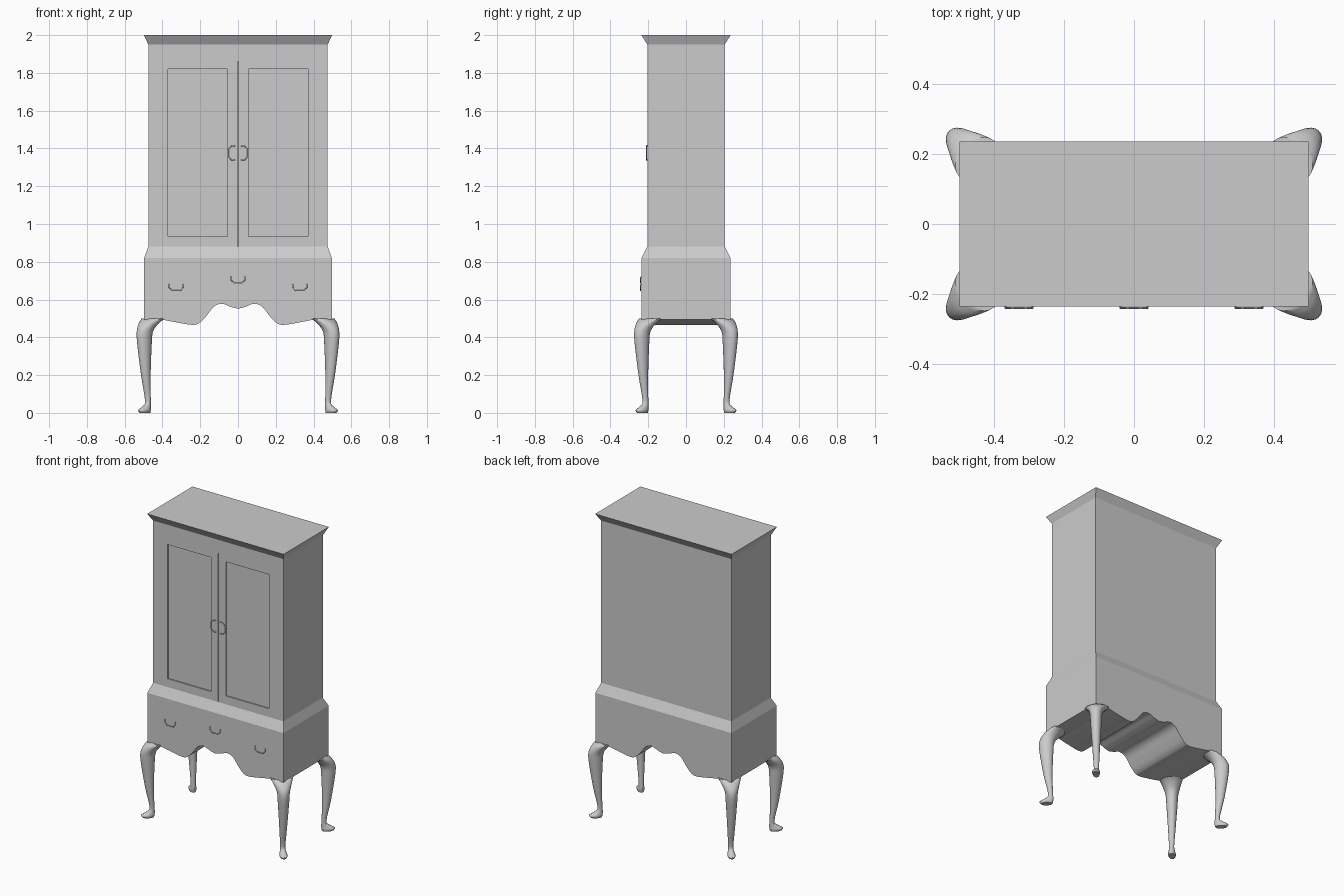
import bpy, bmesh, math
from mathutils import Vector

if "Cube" in bpy.data.objects:
    bpy.data.objects.remove(bpy.data.objects["Cube"])


def spline(pts, n):
    """Smooth Catmull-Rom samples through a few control points."""
    v = [Vector(p) for p in pts]
    v = [2 * v[0] - v[1]] + v + [2 * v[-1] - v[-2]]
    out = []
    for i in range(1, len(v) - 2):
        a, b, c, d = v[i - 1:i + 3]
        for k in range(n):
            t = k / n
            out.append(0.5 * (2 * b + (c - a) * t + (2 * a - 5 * b + 4 * c - d) * t * t
                              + (3 * b - a - 3 * c + d) * t ** 3))
    return out + [v[-2]]


def loft(name, rings, smooth=None):
    """Closed solid through equal-length rings, capped at both ends."""
    bm = bmesh.new()
    rows = [[bm.verts.new(p) for p in r] for r in rings]
    n = len(rows[0])
    for a, b in zip(rows, rows[1:]):
        for i in range(n):
            j = (i + 1) % n
            bm.faces.new((a[i], a[j], b[j], b[i]))
    bm.faces.new(rows[0])
    bm.faces.new(rows[-1])
    bmesh.ops.recalc_face_normals(bm, faces=bm.faces)
    me = bpy.data.meshes.new(name)
    bm.to_mesh(me)
    bm.free()
    ob = bpy.data.objects.new(name, me)
    bpy.context.collection.objects.link(ob)
    if smooth:
        bpy.ops.object.select_all(action='DESELECT')
        ob.select_set(True)
        bpy.context.view_layer.objects.active = ob
        bpy.ops.object.shade_smooth_by_angle(angle=math.radians(smooth))
    return ob


def rect(x0, x1, y0, y1, z):
    return [(x0, y0, z), (x1, y0, z), (x1, y1, z), (x0, y1, z)]


# Upper cabinet with sloped waist and flared cornice
levels = [(0.82, 0.497, 0.236), (0.88, 0.475, 0.205), (1.95, 0.475, 0.205), (2.0, 0.498, 0.236)]
cabinet = loft("cabinet", [rect(-x, x, -y, y, z) for z, x, y in levels])


def cut(name, x0, x1, z0, z1, depth):
    c = loft(name, [rect(x0, x1, -0.3, -0.205 + depth, z0), rect(x0, x1, -0.3, -0.205 + depth, z1)])
    c.hide_render = True
    c.hide_set(True)
    m = cabinet.modifiers.new(name, 'BOOLEAN')
    m.operation = 'DIFFERENCE'
    m.solver = 'EXACT'
    m.object = c


# Recessed door panels and the gap between the doors
cut("left_panel_cutter", -0.37, -0.055, 0.935, 1.82, 0.008)
cut("right_panel_cutter", 0.055, 0.37, 0.935, 1.82, 0.008)
cut("door_gap_cutter", -0.003, 0.003, 0.882, 1.86, 0.015)

# Drawer base with scalloped apron running front to back
half = [(0.0, 0.551), (0.04, 0.562), (0.085, 0.578), (0.127, 0.563), (0.165, 0.516), (0.20, 0.479),
        (0.24, 0.466), (0.33, 0.48), (0.40, 0.494)]
right = [(p.x, p.y) for p in spline(half, 5)] + [(0.497, 0.494)]
outline = [(-x, z) for x, z in reversed(right[1:])] + right + [(0.497, 0.82), (-0.497, 0.82)]
loft("drawer_base", [[(x, y, z) for x, z in outline] for y in (-0.236, 0.236)], 30)

# Cabriole legs: z, centre, half-length on the diagonal, half-width across it
leg = [(0.0, 0.493, 0.035, 0.020), (0.015, 0.495, 0.041, 0.024), (0.035, 0.483, 0.026, 0.018),
       (0.065, 0.477, 0.015, 0.016), (0.20, 0.488, 0.027, 0.024), (0.36, 0.495, 0.042, 0.034),
       (0.43, 0.493, 0.047, 0.039), (0.475, 0.472, 0.052, 0.056), (0.50, 0.447, 0.052, 0.072)]
stations = spline(leg, 4)
S = math.sqrt(0.5)
for sx, side in ((-1, "left"), (1, "right")):
    for sy, end in ((-1, "front"), (1, "back")):
        rings = []
        for z, c, length, width in stations:
            ring = []
            for k in range(20):
                t = k * math.tau / 20
                d, w = length * math.cos(t), width * math.sin(t)
                ring.append((sx * (c + (d - w) * S), sy * (c - 0.262 + (d + w) * S), z))
            rings.append(ring)
        loft(f"{end}_{side}_leg", rings, 40)


# Bail handles: a bent rod with its ends sunk into the face
def handle(name, x, y, z, turn):
    path = [(-0.038, 0.008, 0), (-0.038, -0.004, 0), (-0.036, -0.004, -0.018), (-0.022, -0.004, -0.033)]
    path += [(-a, b, c) for a, b, c in reversed(path)]
    cu = bpy.data.curves.new(name, 'CURVE')
    cu.dimensions = '3D'
    cu.bevel_depth = 0.003
    cu.bevel_resolution = 1
    cu.use_fill_caps = True
    sp = cu.splines.new('POLY')
    sp.points.add(len(path) - 1)
    for p, co in zip(sp.points, path):
        p.co = (*co, 1)
    ob = bpy.data.objects.new(name, cu)
    ob.location = (x, y, z)
    ob.rotation_euler = (0, turn, 0)
    bpy.context.collection.objects.link(ob)


handle("left_drawer_handle", -0.328, -0.236, 0.68, 0)
handle("middle_drawer_handle", 0, -0.236, 0.72, 0)
handle("right_drawer_handle", 0.328, -0.236, 0.68, 0)
handle("left_door_handle", -0.018, -0.205, 1.376, math.pi / 2)
handle("right_door_handle", 0.018, -0.205, 1.376, -math.pi / 2)
